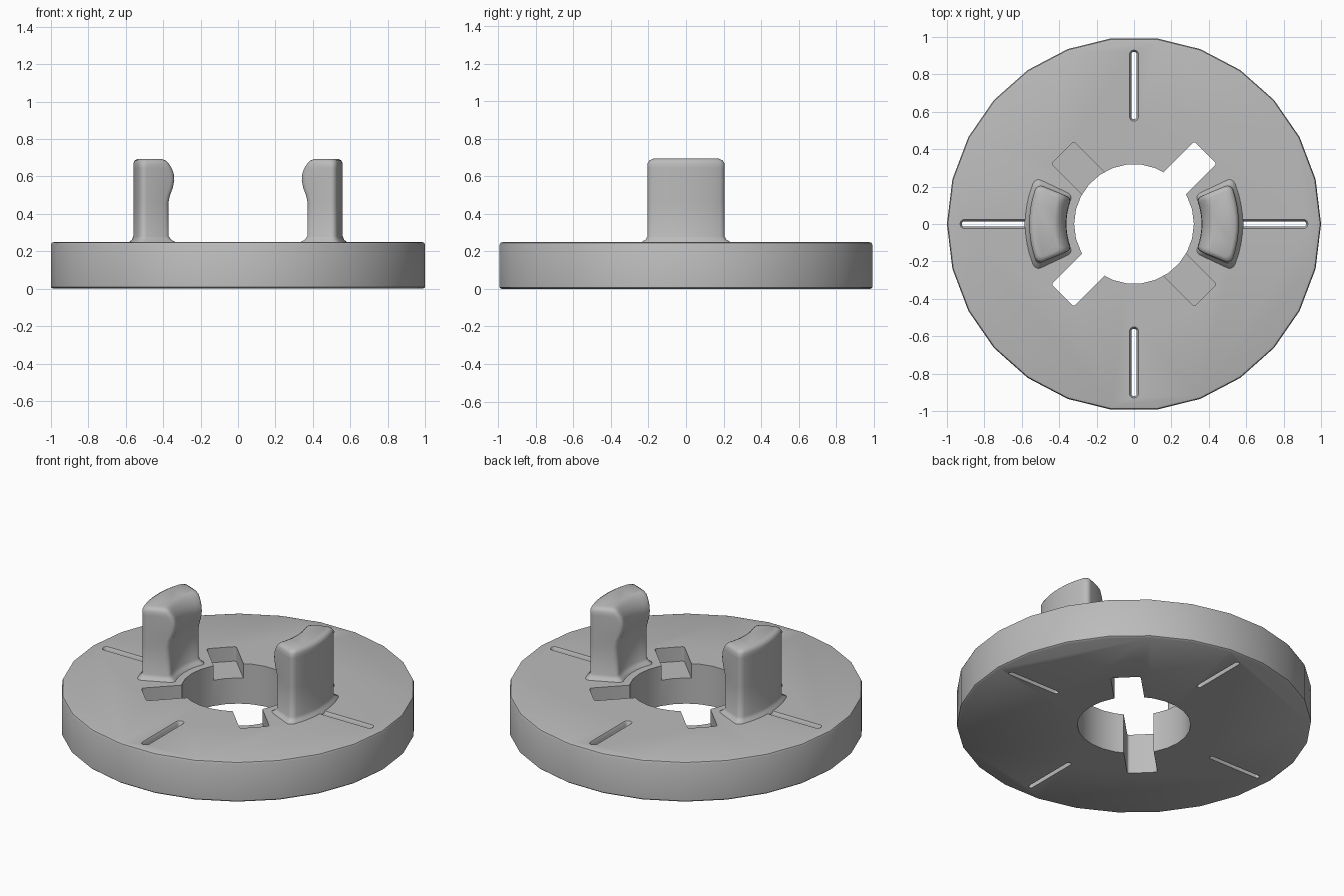
import bpy, bmesh
from math import cos, sin, pi, radians

cube = bpy.data.objects.get("Cube")
if cube:
    bpy.data.objects.remove(cube, do_unlink=True)

grey = bpy.data.materials.new("grey")
grey.use_nodes = True
colour = (0.5, 0.5, 0.5, 1)
grey.diffuse_color = colour
grey.node_tree.nodes["Principled BSDF"].inputs["Base Color"].default_value = colour


def loft(name, layers):
    """Solid through (z, outline) layers with equal point counts."""
    bm = bmesh.new()
    rings = [[bm.verts.new((x, y, z)) for x, y in pts] for z, pts in layers]
    for a, b in zip(rings, rings[1:]):
        for i in range(len(a)):
            j = (i + 1) % len(a)
            bm.faces.new((a[i], a[j], b[j], b[i]))
    bm.faces.new(rings[0][::-1])
    bm.faces.new(rings[-1])
    bmesh.ops.recalc_face_normals(bm, faces=bm.faces)
    mesh = bpy.data.meshes.new(name)
    bm.to_mesh(mesh)
    bm.free()
    mesh.materials.append(grey)
    ob = bpy.data.objects.new(name, mesh)
    bpy.context.collection.objects.link(ob)
    return ob


def circle(r, n=26):
    return [(r * cos(2 * pi * i / n), r * sin(2 * pi * i / n)) for i in range(n)]


def rounded(u0, u1, w, c, steps=4, side=1):
    """Rounded rectangle, u0..u1 by -w..w; the long v sides get extra points."""
    pts = []
    corners = [(u1 - c, w - c, 0), (u0 + c, w - c, 1),
               (u0 + c, c - w, 2), (u1 - c, c - w, 3)]
    for k, (cu, cv, q) in enumerate(corners):
        for i in range(steps + 1):
            t = pi / 2 * (q + i / steps)
            pts.append((cu + c * cos(t), cv + c * sin(t)))
        if k in (1, 3):
            (pu, pv), sign = pts[-1], (-1 if k == 1 else 1)
            pts += [(pu, pv + sign * 2 * (w - c) * i / side) for i in range(1, side)]
    return pts


def turn(pts, angle):
    c, s = cos(angle), sin(angle)
    return [(x * c - y * s, x * s + y * c) for x, y in pts]


def cut(target, cutter):
    cutter.hide_render = True
    mod = target.modifiers.new("cut", "BOOLEAN")
    mod.operation, mod.solver, mod.object = "DIFFERENCE", "EXACT", cutter
    bpy.context.view_layer.objects.active = target
    bpy.ops.object.modifier_apply(modifier=mod.name)
    bpy.data.objects.remove(cutter, do_unlink=True)


# Base disc with softened rims
disc = loft("base_disc", [(z, circle(r)) for z, r in (
    (0, 0.99), (0.008, 1), (0.235, 1), (0.246, 0.995), (0.25, 0.982))])

# Centre hole, one through notch pair and one shallow notch pair
cut(disc, loft("hole_cutter", [(z, circle(0.32)) for z in (-0.1, 0.4)]))
for bottom, angle in ((-0.1, pi / 4), (0.16, 3 * pi / 4)):
    bar = turn(rounded(-0.54, 0.54, 0.085, 0.015), angle)
    cut(disc, loft("notch_cutter", [(bottom, bar), (0.4, bar)]))

# Four radial slots with flared top rims
for k in range(4):
    layers = []
    for z, g in ((-0.1, 0), (0.235, 0), (0.25, 0.01), (0.3, 0.01)):
        pts = rounded(0.56 - g, 0.92 + g, 0.014 + g, 0.0135 + g)
        layers.append((z, turn(pts, k * pi / 2)))
    cut(disc, loft("slot_cutter", layers))


# Curved posts: (height, inner radius, growth of the other sides)
profile = ((0.24, 0.36, 0.025), (0.25, 0.363, 0.022), (0.262, 0.38, 0.007),
           (0.28, 0.393, 0), (0.46, 0.395, 0), (0.5, 0.385, 0),
           (0.54, 0.369, 0), (0.58, 0.361, 0), (0.615, 0.364, 0),
           (0.645, 0.376, 0), (0.67, 0.393, 0), (0.685, 0.408, -0.007),
           (0.694, 0.425, -0.022))


def post(name, angle):
    layers = []
    for z, inner, g in profile:
        pts = rounded(inner, 0.56 + g, 0.185 + g, 0.03, side=8)
        arc = [(u * cos(v / 0.47), u * sin(v / 0.47)) for u, v in pts]
        layers.append((z, turn(arc, angle)))
    return loft(name, layers)


posts = [post("left_post", 0), post("right_post", pi)]

# Smooth shading with sharp corners kept
bpy.ops.object.select_all(action="DESELECT")
for ob in [disc] + posts:
    ob.select_set(True)
bpy.context.view_layer.objects.active = disc
bpy.ops.object.shade_smooth_by_angle(angle=radians(40))
